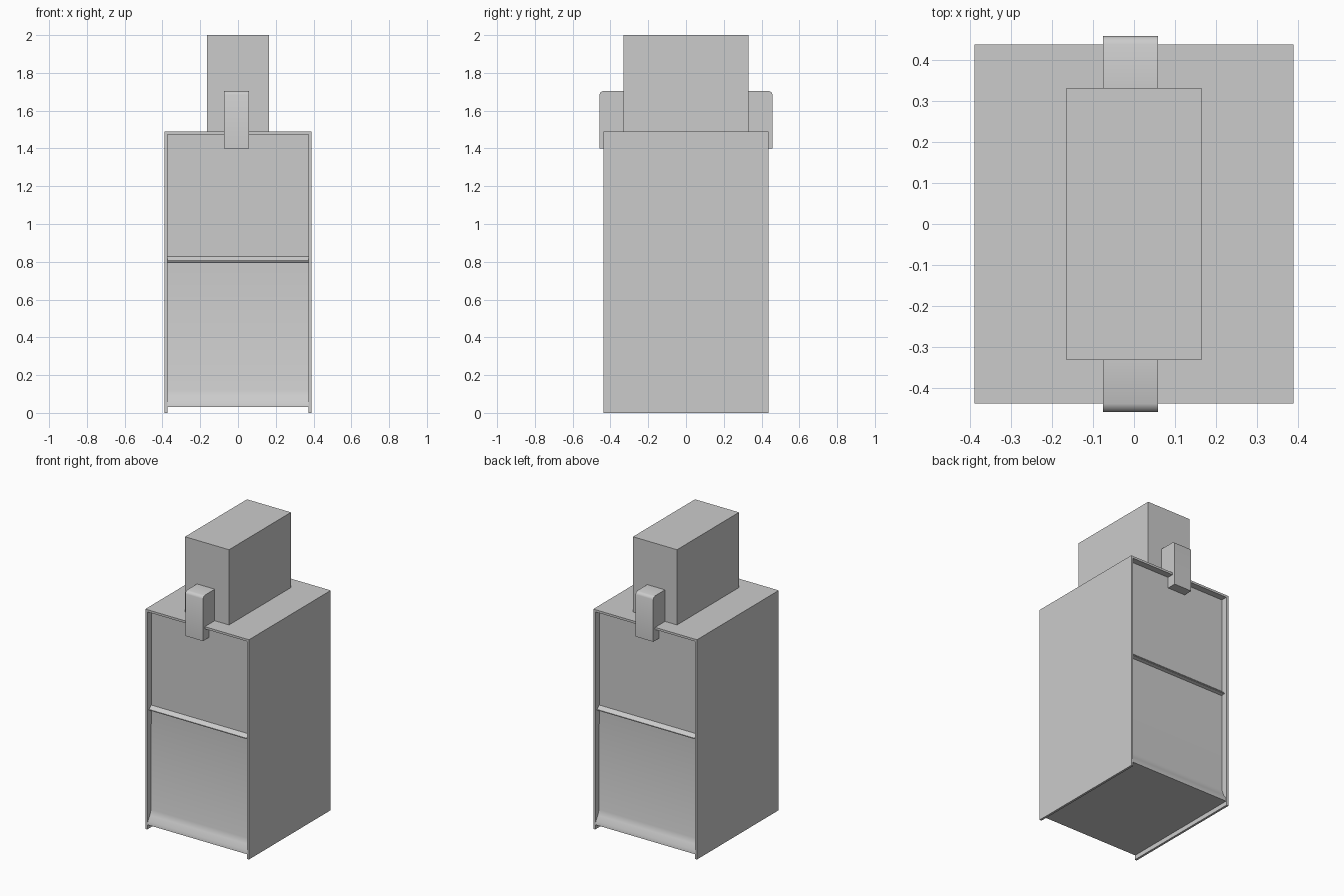
import bpy, bmesh
from math import radians

if "Cube" in bpy.data.objects:
    bpy.data.objects.remove(bpy.data.objects["Cube"])


def extrude_profile(name, pts, x0, x1, smooth=None):
    """Closed (y, z) profile extruded along x."""
    bm = bmesh.new()
    face = bm.faces.new([bm.verts.new((x0, y, z)) for y, z in pts])
    ext = bmesh.ops.extrude_face_region(bm, geom=[face])
    moved = [g for g in ext["geom"] if isinstance(g, bmesh.types.BMVert)]
    bmesh.ops.translate(bm, verts=moved, vec=(x1 - x0, 0, 0))
    bmesh.ops.recalc_face_normals(bm, faces=bm.faces)
    mesh = bpy.data.meshes.new(name)
    bm.to_mesh(mesh)
    bm.free()
    obj = bpy.data.objects.new(name, mesh)
    bpy.context.collection.objects.link(obj)
    if smooth:
        bpy.ops.object.select_all(action='DESELECT')
        obj.select_set(True)
        bpy.context.view_layer.objects.active = obj
        bpy.ops.object.shade_smooth_by_angle(angle=radians(smooth))
    return obj


def rect(y0, y1, z0, z1):
    return [(y0, z0), (y1, z0), (y1, z1), (y0, z1)]


W, D, H = 0.389, 0.438, 1.49    # half width, half depth, body height
T = 0.015                       # panel thickness

# Outer casing: an inverted U with open front, back and bottom
casing = extrude_profile("casing", rect(-D, D, 0, H), -W, W)
bm = bmesh.new()
bm.from_mesh(casing.data)
bm.clear()
outline = [(-W, 0), (-W, H), (W, H), (W, 0),
           (W - T, 0), (W - T, H - T), (T - W, H - T), (T - W, 0)]
front = [bm.verts.new((x, -D, z)) for x, z in outline]
face = bm.faces.new(front)
ext = bmesh.ops.extrude_face_region(bm, geom=[face])
bmesh.ops.translate(bm, vec=(0, 2 * D, 0),
                    verts=[g for g in ext["geom"] if isinstance(g, bmesh.types.BMVert)])
bmesh.ops.recalc_face_normals(bm, faces=bm.faces)
bm.to_mesh(casing.data)
bm.free()

# Recessed front and back panels with flared foot and a middle ledge
half = [(D - 0.003, 0.03), (D - 0.006, 0.055), (0.41, 0.085), (0.397, 0.12),
        (0.395, 0.795), (0.418, 0.8), (0.418, 0.806), (0.395, 0.827),
        (0.395, H - T)]
profile = half + [(-y, z) for y, z in reversed(half)]
extrude_profile("inner_panels", profile, T - W, W - T, smooth=40)

# Upper block
extrude_profile("top_block", rect(-0.332, 0.332, H, 2.0), -0.165, 0.165)

# Hooked clips over the front and back edges
for side, name in ((-1, "front_clip"), (1, "back_clip")):
    hook = [(0.458, 1.40), (0.458, 1.685), (0.452, 1.698), (0.438, 1.704),
            (0.332, 1.704), (0.332, H), (0.395, H), (0.395, 1.40)]
    extrude_profile(name, [(side * y, z) for y, z in hook], -0.075, 0.058, smooth=50)
